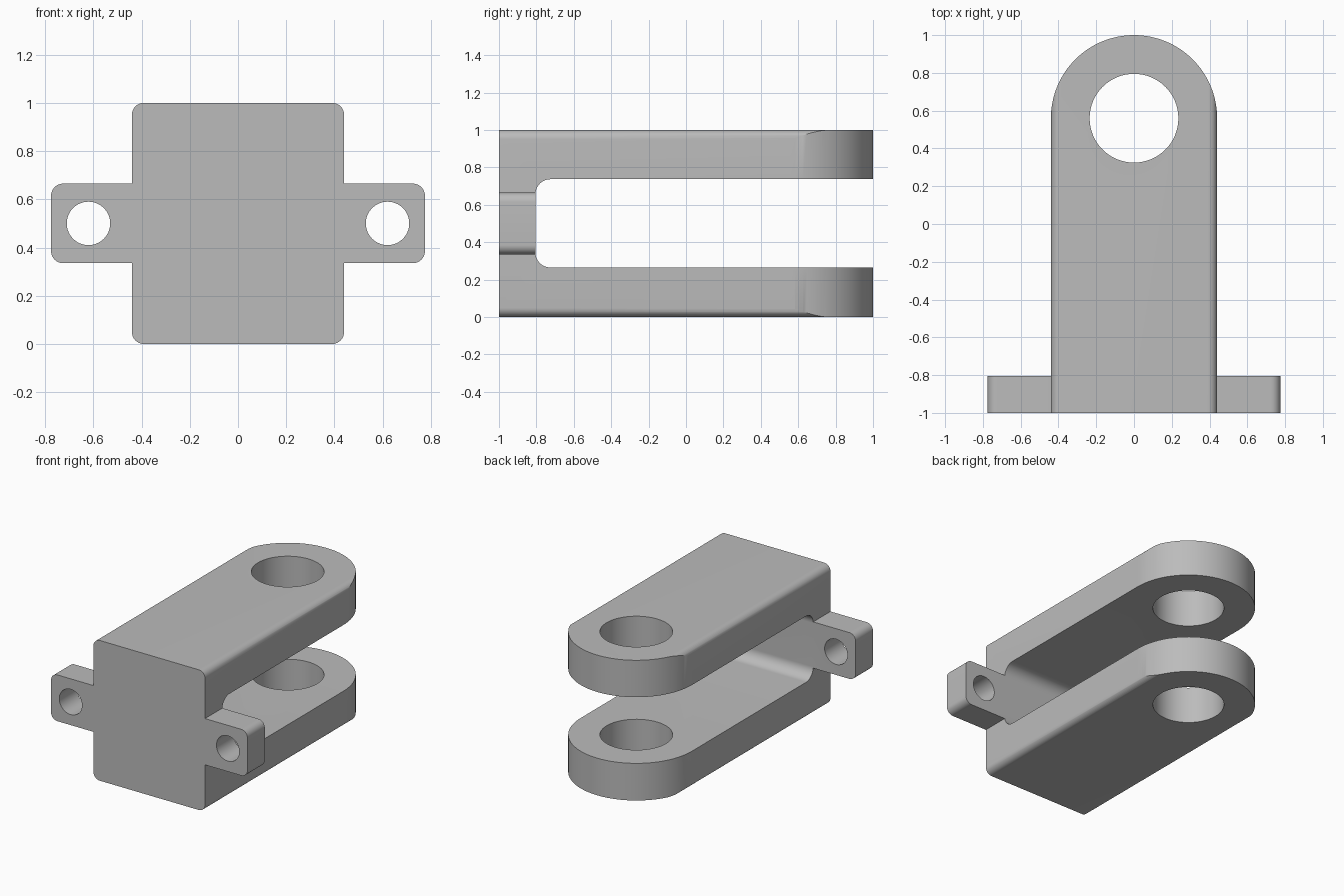
import bpy, bmesh, math
from mathutils import Vector

cube = bpy.data.objects.get("Cube")
if cube:
    bpy.data.objects.remove(cube, do_unlink=True)

HALF = 0.44      # half width of the body
EYE_Y = 0.56     # centre of the rounded ends
BACK = -0.805    # rear of the base wall
FILLET = 0.05

grey = bpy.data.materials.new("plain grey")
grey.use_nodes = True
grey.diffuse_color = (0.5, 0.5, 0.5, 1)
grey.node_tree.nodes["Principled BSDF"].inputs["Base Color"].default_value = grey.diffuse_color


def arc(cx, cy, r, start, end, steps):
    angles = [math.radians(start + (end - start) * i / steps) for i in range(steps + 1)]
    return [(cx + r * math.cos(a), cy + r * math.sin(a)) for a in angles]


def rounded_rect(x0, x1, y0, y1, r):
    corners = [(x1 - r, y1 - r), (x0 + r, y1 - r), (x0 + r, y0 + r), (x1 - r, y0 + r)]
    return [p for i, (cx, cy) in enumerate(corners)
            for p in arc(cx, cy, r, 90 * i, 90 * i + 90, 10)]


def circle(cx, cy, r):
    return arc(cx, cy, r, 0, 360, 64)[:-1]


def prism(name, points, axis, low, high):
    """Extrude a 2D outline along the named axis."""
    place = {"x": lambda a, b, d: (d, a, b),
             "y": lambda a, b, d: (a, d, b),
             "z": lambda a, b, d: (a, b, d)}[axis]
    bm = bmesh.new()
    face = bm.faces.new([bm.verts.new(place(a, b, low)) for a, b in points])
    grown = bmesh.ops.extrude_face_region(bm, geom=[face])
    verts = [g for g in grown["geom"] if isinstance(g, bmesh.types.BMVert)]
    bmesh.ops.translate(bm, verts=verts, vec=Vector(place(0, 0, high - low)))
    bmesh.ops.recalc_face_normals(bm, faces=bm.faces)
    mesh = bpy.data.meshes.new(name)
    bm.to_mesh(mesh)
    bm.free()
    mesh.materials.append(grey)
    obj = bpy.data.objects.new(name, mesh)
    bpy.context.collection.objects.link(obj)
    return obj


def combine(target, tool, operation):
    """Apply a boolean and discard the tool."""
    mod = target.modifiers.new("shape", "BOOLEAN")
    mod.object, mod.operation, mod.solver = tool, operation, "EXACT"
    bpy.context.view_layer.objects.active = target
    bpy.ops.object.modifier_apply(modifier=mod.name)
    bpy.data.objects.remove(tool, do_unlink=True)


# Long body with rounded edges
bracket = prism("clevis_bracket", rounded_rect(-HALF, HALF, 0, 1, FILLET), "y", -1, 1.1)

# Round the ends of both arms in plan
plan = [(-0.6, EYE_Y), (-0.6, -1.2), (0.6, -1.2), (0.6, EYE_Y)]
plan += arc(0, EYE_Y, HALF, 0, 180, 64)
combine(bracket, prism("end_shape", plan, "z", -0.2, 1.2), "INTERSECT")

# Slot between the arms, filleted at the base wall
slot = rounded_rect(BACK, 1.5, 0.265, 0.737, 0.08)
combine(bracket, prism("slot", slot, "x", -0.7, 0.7), "DIFFERENCE")

# Pin hole through both arms
combine(bracket, prism("pin_hole", circle(0, EYE_Y, 0.235), "z", -0.2, 1.2), "DIFFERENCE")

# Mounting tabs with bolt holes on both sides
tabs = prism("tabs", rounded_rect(-0.775, 0.775, 0.335, 0.665, FILLET), "y", -1, BACK)
for side in (-1, 1):
    hole = prism("bolt_hole", circle(side * 0.62, 0.5, 0.09), "y", -1.2, -0.6)
    combine(tabs, hole, "DIFFERENCE")
combine(bracket, tabs, "UNION")

# Smooth the curves, keep the edges sharp
bpy.ops.object.select_all(action="DESELECT")
bracket.select_set(True)
bpy.context.view_layer.objects.active = bracket
bpy.ops.object.shade_smooth_by_angle(angle=math.radians(30))
